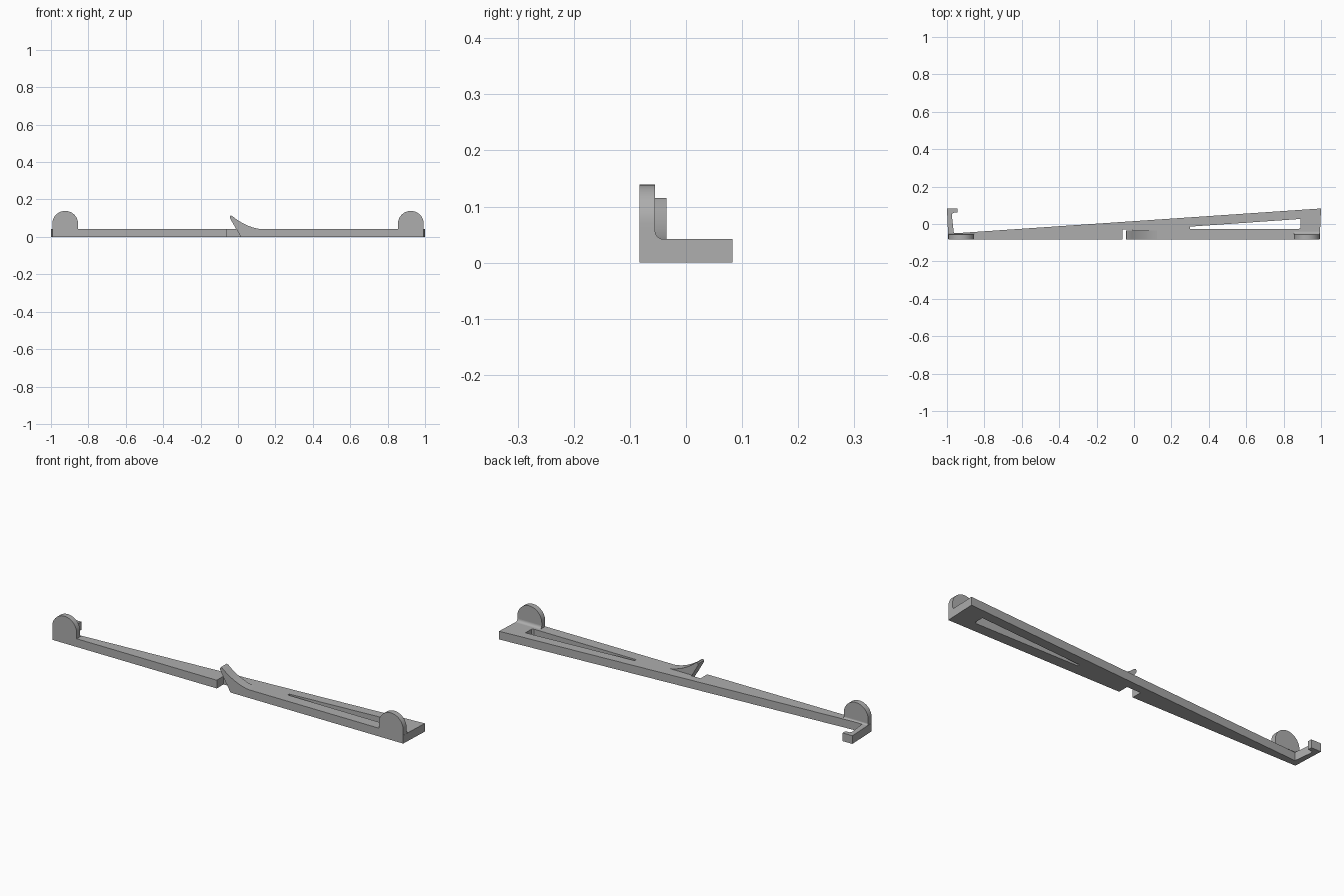
import bpy, bmesh, math
from mathutils import Vector

if "Cube" in bpy.data.objects:
    bpy.data.objects.remove(bpy.data.objects["Cube"])

grey = bpy.data.materials.new("plain grey")
grey.use_nodes = True
GREY = (0.42, 0.42, 0.42, 1)
grey.diffuse_color = GREY
grey.node_tree.nodes["Principled BSDF"].inputs["Base Color"].default_value = GREY

FRONT, TOP = -0.083, 0.042


def prism(name, outline, start, end, axis):
    """Extrude a 2D outline along x, y or z between two positions."""
    place = {"x": lambda a, b: (start, a, b),
             "y": lambda a, b: (a, start, b),
             "z": lambda a, b: (a, b, start)}[axis]
    bm = bmesh.new()
    face = bm.faces.new([bm.verts.new(place(a, b)) for a, b in outline])
    grown = bmesh.ops.extrude_face_region(bm, geom=[face])["geom"]
    shift = Vector([end - start if c == axis else 0 for c in "xyz"])
    bmesh.ops.translate(bm, vec=shift, verts=[v for v in grown if isinstance(v, bmesh.types.BMVert)])
    bmesh.ops.recalc_face_normals(bm, faces=bm.faces)
    mesh = bpy.data.meshes.new(name)
    bm.to_mesh(mesh)
    bm.free()
    obj = bpy.data.objects.new(name, mesh)
    mesh.materials.append(grey)
    bpy.context.collection.objects.link(obj)
    return obj


def activate(obj):
    bpy.ops.object.select_all(action="DESELECT")
    obj.select_set(True)
    bpy.context.view_layer.objects.active = obj


def smooth(obj):
    activate(obj)
    bpy.ops.object.shade_smooth_by_angle(angle=math.radians(35))


def cut(obj, cutter):
    activate(obj)
    mod = obj.modifiers.new("cut", "BOOLEAN")
    mod.operation, mod.solver, mod.object = "DIFFERENCE", "EXACT", cutter
    bpy.ops.object.modifier_apply(modifier=mod.name)
    bpy.data.objects.remove(cutter)


def arc(cx, cy, r, a0, a1, n):
    angles = [math.radians(a0 + (a1 - a0) * i / n) for i in range(n + 1)]
    return [(cx + r * math.cos(a), cy + r * math.sin(a)) for a in angles]


# Tapered bar with the bent claw at its thin end
bar = prism("tapered_bar", [
    (-0.993, FRONT), (0.993, FRONT), (1, 0.083), (-0.963, -0.05),
    (-0.974, 0.045), (-0.972, 0.055), (-0.966, 0.06), (-0.945, 0.061),
    (-0.945, 0.083), (-1, 0.083)], 0, TOP, "z")

# Long wedge window at the wide end
cut(bar, prism("window_cutter", [
    (0.3, -0.026), (0.88, -0.028), (0.89, -0.02), (0.89, 0.027),
    (0.3, -0.014)], -0.1, 0.1, "z"))

# Slanted notch under the catch
cut(bar, prism("notch_cutter", [
    (-0.062, -0.02), (0.027, -0.02), (-0.036, 0.09), (-0.062, 0.09)],
    -0.2, -0.029, "y"))

# Curved catch rising over the notch
catch = prism("curved_catch", [
    (-0.009, TOP - 0.001), (-0.043, 0.1), (-0.044, 0.109), (-0.039, 0.115),
    (-0.031, 0.112), (-0.01, 0.095), (0.02, 0.076), (0.05, 0.061),
    (0.08, 0.05), (0.105, 0.044), (0.13, TOP - 0.001)], FRONT, -0.035, "y")
smooth(catch)

# Round-topped tabs with a fillet along the back of each foot
for side, sx, r in (("right", -1, 0.008), ("left", 1, 0.015)):
    cx = sx * 0.924
    tab = prism(side + "_round_tab",
                [(cx - 0.069, 0.03), (cx + 0.069, 0.03)] + arc(cx, 0.07, 0.069, 0, 180, 24),
                FRONT, -0.055, "y")
    smooth(tab)
    fillet = prism(side + "_tab_fillet",
                   [(-0.056, TOP - 0.001), (-0.056, TOP + r)]
                   + arc(-0.055 + r, TOP + r, r, 180, 270, 8)
                   + [(-0.055 + r, TOP - 0.001)],
                   cx - 0.069, cx + 0.069, "x")
    smooth(fillet)
